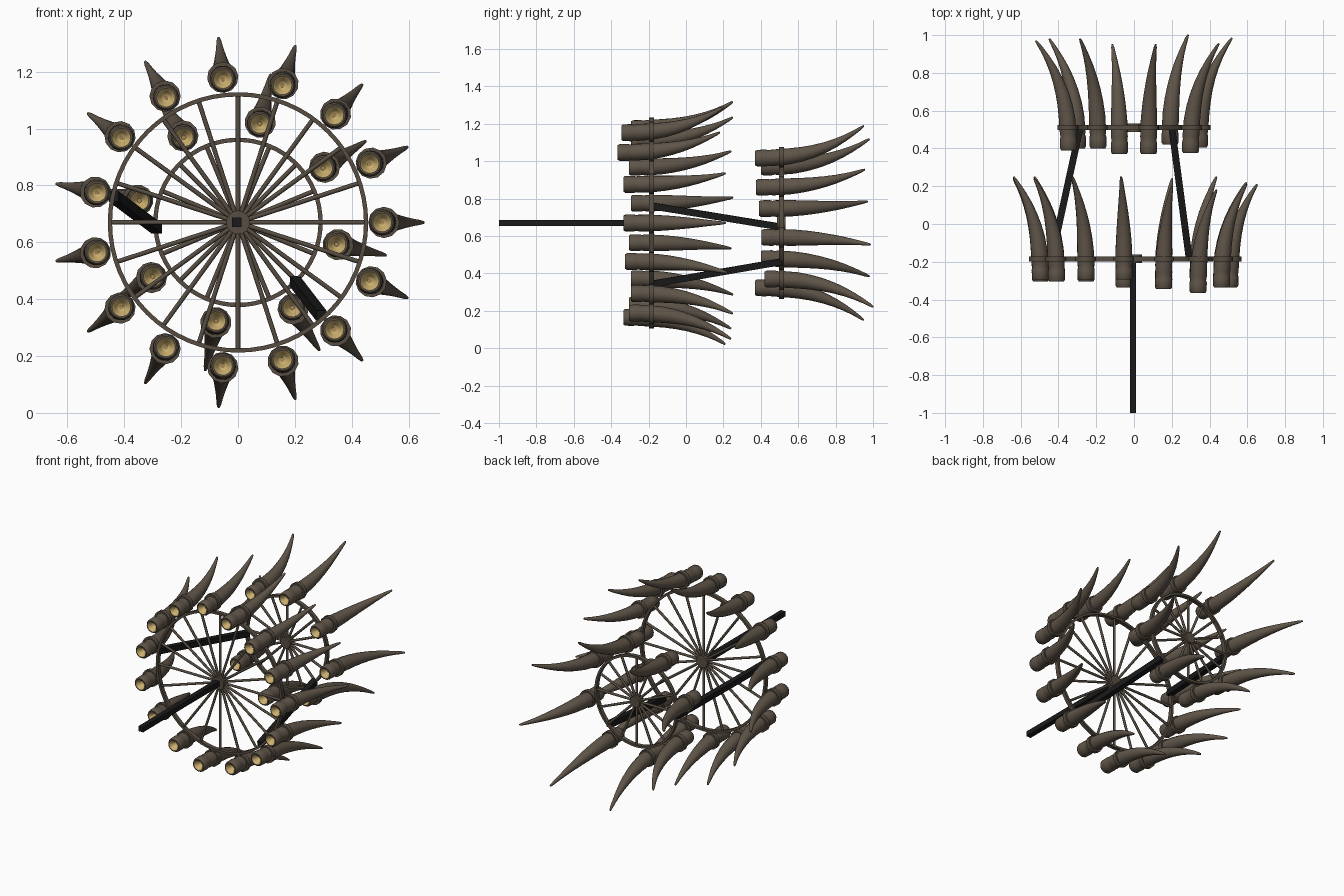
import bpy, bmesh, math
from mathutils import Vector, Matrix

if "Cube" in bpy.data.objects:
    bpy.data.objects.remove(bpy.data.objects["Cube"])

def mat(name, c):
    m = bpy.data.materials.new(name)
    m.diffuse_color = (*c, 1)
    m.use_nodes = True
    m.node_tree.nodes["Principled BSDF"].inputs["Base Color"].default_value = m.diffuse_color
    return m

HORN = mat("horn brown", (0.115, 0.090, 0.066))
CREAM = mat("horn core cream", (0.60, 0.43, 0.16))
PITH = mat("horn core tan", (0.36, 0.23, 0.085))
METAL = mat("bronze metal", (0.095, 0.075, 0.055))
BLACK = mat("black bar", (0.010, 0.010, 0.010))

CZ = 0.67

def finish(bm, mats, smooth=None):
    bmesh.ops.recalc_face_normals(bm, faces=bm.faces)
    me = bpy.data.meshes.new("part")
    bm.to_mesh(me)
    bm.free()
    for m in mats:
        me.materials.append(m)
    if smooth:
        me.shade_smooth()
        me.set_sharp_from_angle(angle=math.radians(smooth))
    return me

def place(name, me, loc=(0, 0, 0), ang=0.0):
    o = bpy.data.objects.new(name, me)
    o.location = loc
    o.rotation_euler = (0, -ang, 0)
    bpy.context.collection.objects.link(o)
    return o

# horn: swept rings, axis along +y, curving toward +x; open cream core at the base
CORE = [(0.065, 0.008), (0.05, 0.018), (0.012, 0.026), (0.0, 0.033)]
SKIN = [(0, 0.039), (0.018, 0.045), (0.10, 0.046), (0.125, 0.042), (0.155, 0.045),
        (0.30, 0.044), (0.42, 0.040), (0.53, 0.035), (0.64, 0.029), (0.74, 0.023),
        (0.83, 0.017), (0.91, 0.012), (0.97, 0.0085), (1.0, 0.005)]

def horn_mesh(length, bend, seg=16):
    bm = bmesh.new()
    rings = []
    for t, r in CORE + SKIN:
        c = Vector((bend * t ** 2.5, length * t, 0))
        tan = Vector((2.5 * bend * t ** 1.5, length, 0)).normalized()
        side = Vector((tan.y, -tan.x, 0))
        rings.append([bm.verts.new(c + side * r * math.cos(a) + Vector((0, 0, r * math.sin(a))))
                      for a in (2 * math.pi * k / seg for k in range(seg))])
    for i in range(len(rings) - 1):
        for k in range(seg):
            n = (k + 1) % seg
            f = bm.faces.new((rings[i][k], rings[i][n], rings[i + 1][n], rings[i + 1][k]))
            f.material_index = 1 if i < 3 else 0
    bm.faces.new(rings[0]).material_index = 2
    bm.faces.new(rings[-1])
    return finish(bm, [HORN, CREAM, PITH], 40)

# flat hoop with rectangular section, axis along y
def hoop_mesh(r0, r1, width, seg):
    bm = bmesh.new()
    rows = []
    for k in range(seg):
        a = 2 * math.pi * k / seg
        rows.append([bm.verts.new((r * math.cos(a), y, r * math.sin(a)))
                     for r, y in ((r0, -width / 2), (r1, -width / 2), (r1, width / 2), (r0, width / 2))])
    for k in range(seg):
        a, b = rows[k], rows[(k + 1) % seg]
        for j in range(4):
            bm.faces.new((a[j], a[(j + 1) % 4], b[(j + 1) % 4], b[j]))
    return finish(bm, [METAL], 40)

# spoke along +x
def spoke_mesh(length):
    bm = bmesh.new()
    bmesh.ops.create_cone(bm, cap_ends=True, segments=8, radius1=0.008, radius2=0.008, depth=length,
                          matrix=Matrix.Translation((length / 2, 0, 0)) @ Matrix.Rotation(math.pi / 2, 4, 'Y'))
    return finish(bm, [METAL], 50)

def hub_mesh(r, depth):
    bm = bmesh.new()
    bmesh.ops.create_cone(bm, cap_ends=True, segments=16, radius1=r, radius2=r, depth=depth,
                          matrix=Matrix.Rotation(math.pi / 2, 4, 'X'))
    return finish(bm, [METAL], 40)

# square bar between two points
def bar(name, p, q, w):
    p, q = Vector(p), Vector(q)
    d = q - p
    bm = bmesh.new()
    bmesh.ops.create_cube(bm, size=1)
    rot = d.to_track_quat('Y', 'Z').to_matrix().to_4x4()
    bmesh.ops.transform(bm, verts=bm.verts, matrix=Matrix.Translation((p + q) / 2) @ rot
                        @ Matrix.Diagonal((w, d.length, w, 1)))
    place(name, finish(bm, [BLACK]))

collar = hoop_mesh(0.041, 0.055, 0.027, 12)

# a wheel: rim, hub, spokes, and collared horns whose tips end at the given y values
def wheel(name, y, rim, spokes, horn_r, start, length, bend, tips, hub):
    c = (0, y, CZ)
    place(name + "_rim", hoop_mesh(rim - 0.015, rim, 0.027, 64), c)
    place(name + "_hub", hub_mesh(hub, 0.045), c)
    sp, horn = spoke_mesh(rim - 0.008), horn_mesh(length, bend)
    for k in range(spokes):
        place(name + "_spoke", sp, c, 2 * math.pi * k / spokes)
    for k, tip in enumerate(tips):
        a = math.radians(start) + 2 * math.pi * k / len(tips)
        x, z = math.cos(a), math.sin(a)
        place(name + "_horn", horn, (horn_r * x, tip - length, CZ + horn_r * z), a)
        rc = horn_r + 0.006
        place(name + "_collar", collar, (rc * x, y, CZ + rc * z), a)

wheel("large_wheel", -0.185, 0.458, 20, 0.507, 0, 0.545, 0.145,
      [.21, .21, .18, .20, .25, .25, .24, .25, .24, .25, .24, .21, .24, .25, .22], 0.042)
wheel("small_wheel", 0.51, 0.298, 16, 0.355, -12.5, 0.58, 0.177,
      [.985, .955, .95, .98, .97, .98, .95, 1.0], 0.036)

# central shaft and the two struts joining the wheels
bar("shaft", (-0.005, -1.0, CZ), (-0.005, -0.17, CZ), 0.033)
bar("left_strut", (-0.438, -0.19, 0.762), (-0.285, 0.51, 0.648), 0.036)
bar("right_strut", (0.293, -0.19, 0.342), (0.20, 0.51, 0.463), 0.036)
